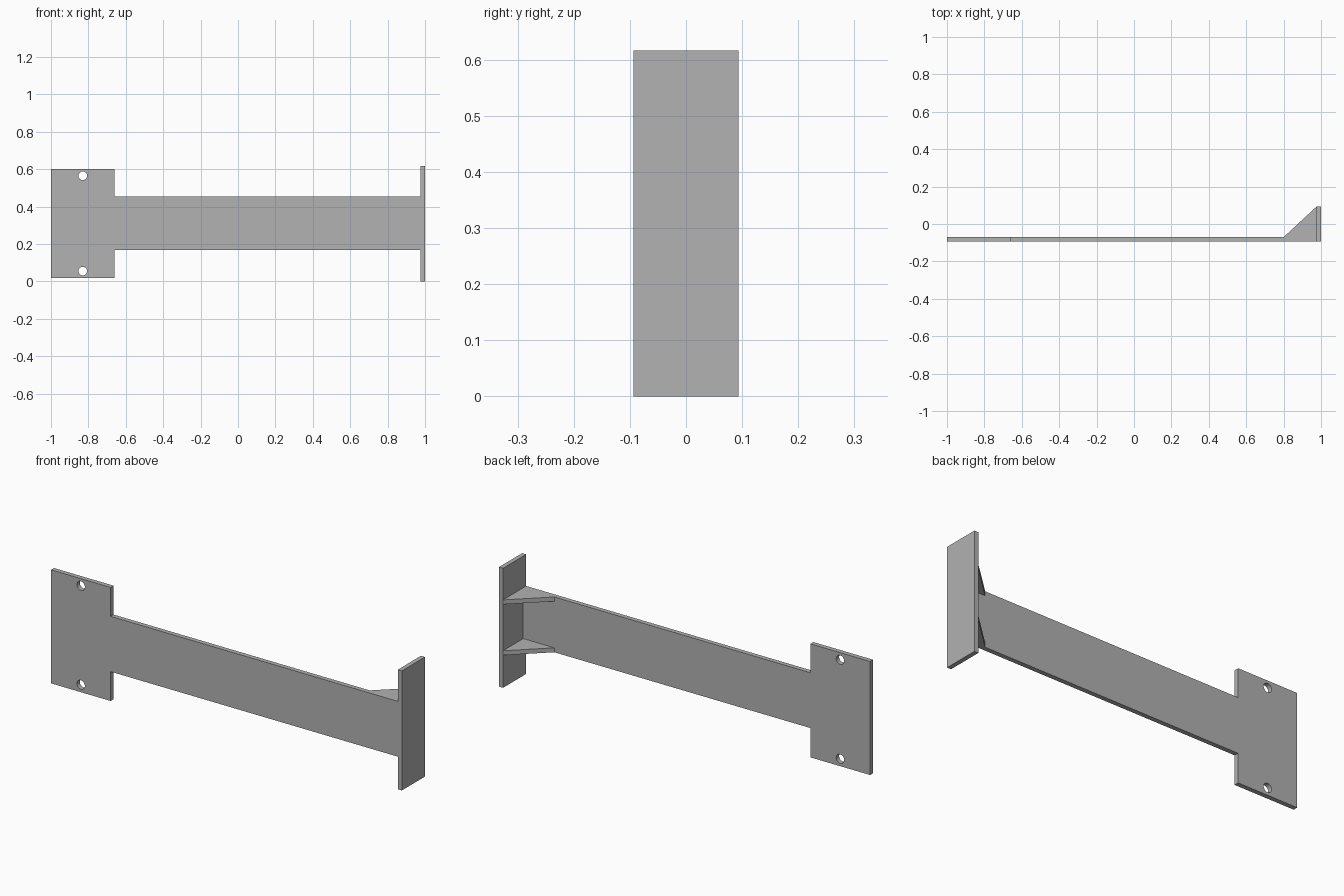
import bpy
import bmesh
from mathutils import Matrix, Vector

cube = bpy.data.objects.get("Cube")
if cube:
    bpy.data.objects.remove(cube, do_unlink=True)

steel = bpy.data.materials.new("plain_grey_steel")
steel.use_nodes = True
grey = (0.445, 0.445, 0.445, 1)
steel.diffuse_color = grey
steel.node_tree.nodes["Principled BSDF"].inputs["Base Color"].default_value = grey

# Shared dimensions
FRONT, BACK, PLATE_BACK = -0.094, 0.094, -0.07
THICK = 0.023
BEAM_LOW, BEAM_HIGH = 0.168, 0.453
HEAD_LOW, HEAD_HIGH = 0.017, 0.602
HEAD_RIGHT, END_X = -0.66, 0.977


def add_object(name, bm):
    bmesh.ops.recalc_face_normals(bm, faces=bm.faces)
    mesh = bpy.data.meshes.new(name)
    bm.to_mesh(mesh)
    bm.free()
    mesh.materials.append(steel)
    obj = bpy.data.objects.new(name, mesh)
    bpy.context.collection.objects.link(obj)
    return obj


def extrude_profile(name, points, offset):
    bm = bmesh.new()
    face = bm.faces.new([bm.verts.new(p) for p in points])
    result = bmesh.ops.extrude_face_region(bm, geom=[face], use_keep_orig=True)
    moved = [v for v in result["geom"] if isinstance(v, bmesh.types.BMVert)]
    bmesh.ops.translate(bm, verts=moved, vec=Vector(offset))
    return add_object(name, bm)


# Long arm with a wide mounting head, cut from one sheet
outline = [(-1, HEAD_LOW), (HEAD_RIGHT, HEAD_LOW), (HEAD_RIGHT, BEAM_LOW),
           (END_X, BEAM_LOW), (END_X, BEAM_HIGH), (HEAD_RIGHT, BEAM_HIGH),
           (HEAD_RIGHT, HEAD_HIGH), (-1, HEAD_HIGH)]
arm = extrude_profile("arm_plate", [(x, FRONT, z) for x, z in outline],
                      (0, PLATE_BACK - FRONT, 0))

# Bolt holes through the head
for z in (0.055, 0.565):
    bm = bmesh.new()
    bmesh.ops.create_cone(bm, cap_ends=True, segments=32,
                          radius1=0.023, radius2=0.023, depth=0.1)
    bmesh.ops.transform(bm, verts=bm.verts,
                        matrix=Matrix.Translation((-0.83, -0.082, z))
                        @ Matrix.Rotation(1.5707963, 4, "X"))
    cutter = add_object("hole_cutter", bm)
    cutter.hide_render = True
    cut = arm.modifiers.new("bolt_hole", "BOOLEAN")
    cut.operation = "DIFFERENCE"
    cut.solver = "EXACT"
    cut.object = cutter
    bpy.context.view_layer.objects.active = arm
    bpy.ops.object.modifier_apply(modifier=cut.name)
    bpy.data.objects.remove(cutter, do_unlink=True)

# Upright end plate
extrude_profile("end_plate",
                [(END_X, FRONT, 0), (1, FRONT, 0), (1, BACK, 0), (END_X, BACK, 0)],
                (0, 0, 0.616))

# Triangular gussets flush with the arm's edges
for name, z in (("lower_gusset", BEAM_LOW), ("upper_gusset", BEAM_HIGH - THICK)):
    extrude_profile(name,
                    [(0.8, PLATE_BACK, z), (END_X, PLATE_BACK, z), (END_X, BACK, z)],
                    (0, 0, THICK))
